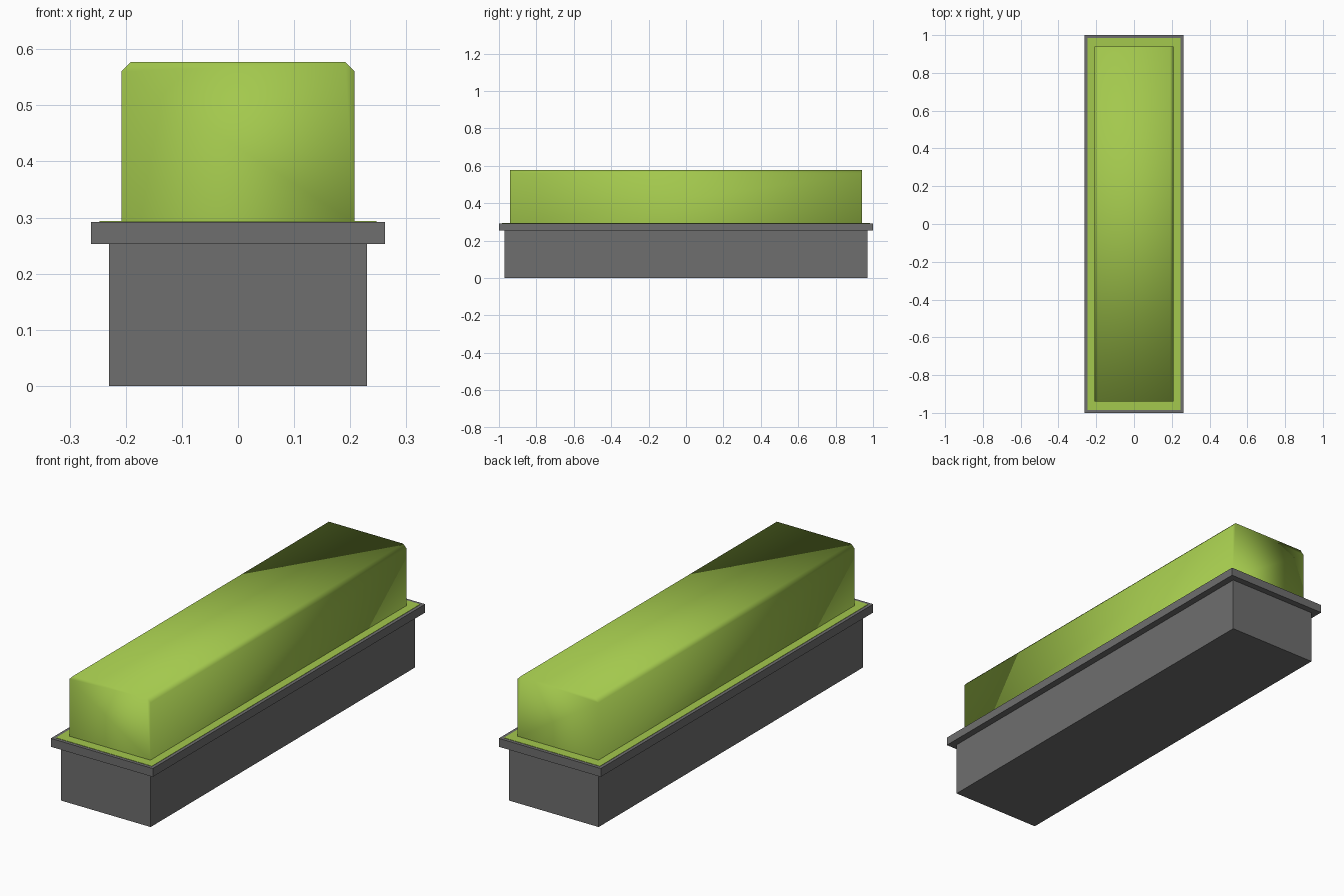
import bpy, bmesh

if "Cube" in bpy.data.objects:
    bpy.data.objects.remove(bpy.data.objects["Cube"])


def material(name, rgb):
    m = bpy.data.materials.new(name)
    m.diffuse_color = (*rgb, 1.0)
    m.use_nodes = True
    m.node_tree.nodes["Principled BSDF"].inputs["Base Color"].default_value = m.diffuse_color
    return m


GREY = material("planter grey", (0.157, 0.157, 0.157))
GREEN = material("leaf green", (0.366, 0.578, 0.074))


def prism(name, profile, half_y, mat, smooth=False, open_bottom=False):
    """Extrude an x/z profile along y, centred on y = 0."""
    bm = bmesh.new()
    front = bm.faces.new([bm.verts.new((x, -half_y, z)) for x, z in profile])
    ext = bmesh.ops.extrude_face_region(bm, geom=[front], use_keep_orig=True)
    new_verts = [g for g in ext["geom"] if isinstance(g, bmesh.types.BMVert)]
    bmesh.ops.translate(bm, verts=new_verts, vec=(0, 2 * half_y, 0))
    bmesh.ops.recalc_face_normals(bm, faces=bm.faces)
    if open_bottom:
        low = [f for f in bm.faces if f.normal.z < -0.9]
        bmesh.ops.delete(bm, geom=low, context="FACES_ONLY")
    for f in bm.faces:
        f.smooth = smooth
    mesh = bpy.data.meshes.new(name)
    bm.to_mesh(mesh)
    bm.free()
    mesh.materials.append(mat)
    ob = bpy.data.objects.new(name, mesh)
    bpy.context.collection.objects.link(ob)
    return ob


def box(name, hx, hy, z0, z1, mat):
    return prism(name, [(-hx, z0), (hx, z0), (hx, z1), (-hx, z1)], hy, mat)


# Planter trough and its overhanging rim
box("planter_body", 0.23, 0.97, 0.0, 0.253, GREY)
box("planter_rim", 0.262, 1.0, 0.253, 0.292, GREY)

# Thin green ground cover lying on the rim
box("ground_cover", 0.247, 0.985, 0.2885, 0.2935, GREEN)

# Clipped hedge, chamfered along the long top edges, soft shaded all over
hw, top, c = 0.208, 0.577, 0.017
prism("hedge", [(-hw, 0.29), (hw, 0.29), (hw, top - c), (hw - c, top),
                (-hw + c, top), (-hw, top - c)], 0.94, GREEN,
      smooth=True, open_bottom=True)
